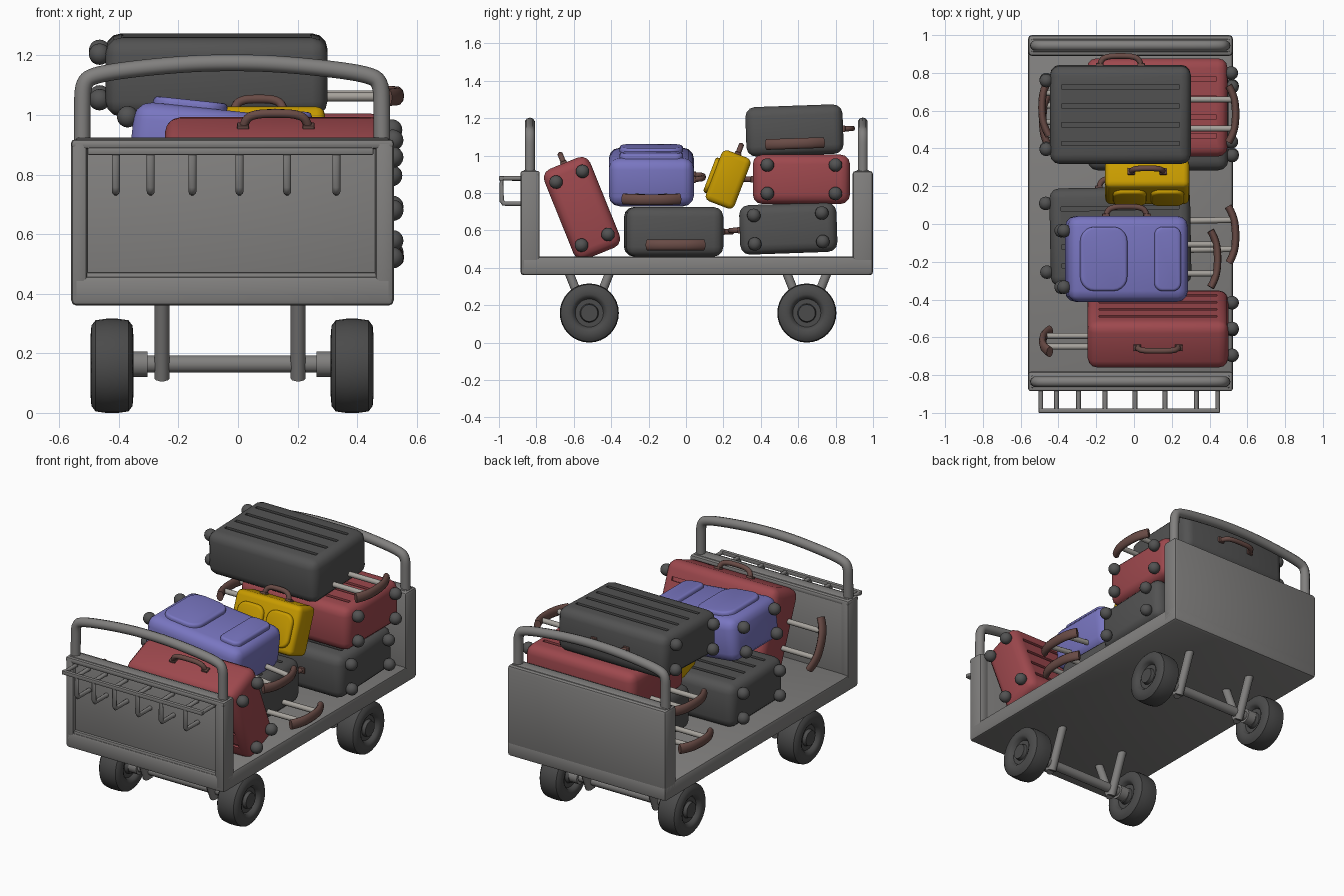
import bpy, bmesh
from math import radians, pi
from mathutils import Matrix, Vector, Euler

if "Cube" in bpy.data.objects:
    bpy.data.objects.remove(bpy.data.objects["Cube"])

I = Matrix.Identity(4)


def material(name, rgb):
    m = bpy.data.materials.new(name)
    m.diffuse_color = (*rgb, 1)
    m.use_nodes = True
    m.node_tree.nodes["Principled BSDF"].inputs["Base Color"].default_value = m.diffuse_color
    return m


GREY = material("cart_grey", (0.22, 0.215, 0.21))
RED = material("red_shell", (0.34, 0.065, 0.075))
DARK = material("dark_shell", (0.085, 0.085, 0.085))
PURPLE = material("purple_shell", (0.19, 0.18, 0.53))
YELLOW = material("yellow_shell", (0.58, 0.33, 0.0))
BROWN = material("brown_grip", (0.14, 0.07, 0.06))
SILVER = material("silver_rail", (0.38, 0.36, 0.33))
RUBBER = material("rubber", (0.07, 0.07, 0.07))


def finish(ob, mat, M, angle=35):
    ob.data.materials.append(mat)
    ob.matrix_world = M
    bpy.ops.object.select_all(action='DESELECT')
    ob.select_set(True)
    bpy.context.view_layer.objects.active = ob
    if ob.type == 'CURVE':
        bpy.ops.object.convert(target='MESH')
    bpy.ops.object.shade_smooth_by_angle(angle=radians(angle))
    return ob


def add_bmesh(name, bm, mat=GREY, M=I):
    me = bpy.data.meshes.new(name)
    bmesh.ops.recalc_face_normals(bm, faces=bm.faces)
    bm.to_mesh(me)
    bm.free()
    ob = bpy.data.objects.new(name, me)
    bpy.context.collection.objects.link(ob)
    return finish(ob, mat, M)


def box(name, lo, hi, mat=GREY, M=I, bevel=0.01, seg=2):
    bm = bmesh.new()
    bmesh.ops.create_cube(bm, size=1)
    for v in bm.verts:
        v.co = Vector([(a + b) / 2 + c * (b - a) for a, b, c in zip(lo, hi, v.co)])
    bmesh.ops.bevel(bm, geom=bm.edges[:], offset=bevel, segments=seg, profile=0.5, affect='EDGES')
    return add_bmesh(name, bm, mat, M)


def tube(name, pts, r, mat=GREY, M=I, smooth=False):
    cu = bpy.data.curves.new(name, 'CURVE')
    cu.dimensions = '3D'
    cu.bevel_depth, cu.bevel_resolution, cu.use_fill_caps = r, 3, True
    sp = cu.splines.new('NURBS' if smooth else 'POLY')
    sp.points.add(len(pts) - 1)
    for p, co in zip(sp.points, pts):
        p.co = (*co, 1)
    if smooth:
        sp.order_u, sp.use_endpoint_u, sp.resolution_u = 3, True, 6
    ob = bpy.data.objects.new(name, cu)
    bpy.context.collection.objects.link(ob)
    finish(ob, mat, M, 50)


def ball(name, co, r, mat, M):
    bm = bmesh.new()
    bmesh.ops.create_uvsphere(bm, u_segments=16, v_segments=10, radius=r)
    bmesh.ops.translate(bm, verts=bm.verts, vec=co)
    add_bmesh(name, bm, mat, M)


# ---- cart body ----
X0, X1, CX = -0.56, 0.523, -0.02
box("cart_bed", (X0, -0.885, 0.36), (X1, 1.0, 0.46), bevel=0.018)
box("back_wall", (X0, 0.89, 0.37), (X1, 1.0, 0.918), bevel=0.018)
box("front_wall", (X0 + 0.01, -0.862, 0.4), (X1 - 0.01, -0.785, 0.9))
box("front_wall_left_post", (X0, -0.885, 0.37), (-0.505, -0.782, 0.918), bevel=0.015)
box("front_wall_right_post", (0.46, -0.885, 0.37), (X1, -0.782, 0.918), bevel=0.015)
box("front_wall_top_beam", (X0, -0.885, 0.885), (X1, -0.782, 0.918), bevel=0.012)
box("front_wall_lower_band", (-0.51, -0.878, 0.38), (0.465, -0.79, 0.472), bevel=0.008)
for name, y in (("front", -0.835), ("back", 0.945)):
    box(name + "_wall_cap", (X0 + 0.015, y - 0.035, 0.9), (X1 - 0.015, y + 0.035, 0.924), bevel=0.01)
    # arched push rail
    half = [(0.503, 0.9), (0.503, 1.02), (0.5, 1.11), (0.46, 1.135), (0.33, 1.155), (0.15, 1.172)]
    pts = [(CX - a, y, z) for a, z in half] + [(CX, y, 1.176)] + \
          [(CX + a, y, z) for a, z in reversed(half)]
    tube(name + "_rail", pts, 0.028, smooth=True)

# ---- front rack: top bar, end arms and hanging prongs ----
box("rack_bar", (-0.505, -1.0, 0.866), (0.455, -0.976, 0.89), bevel=0.005)
for i, x in enumerate((-0.493, 0.443)):
    tube(f"rack_arm_{i}", [(x, -0.988, 0.878), (x, -0.87, 0.878)], 0.012)
for i, x in enumerate((-0.41, -0.293, -0.153, 0.005, 0.165, 0.33)):
    tube(f"rack_prong_{i}", [(x, -0.87, 0.876), (x, -0.986, 0.876), (x, -0.986, 0.76),
                             (x, -0.975, 0.743), (x, -0.85, 0.743)], 0.0135)

# ---- running gear ----
WZ = 0.158
SIDE = [(-0.066, 0), (-0.066, 0.045), (-0.045, 0.05), (-0.045, 0.075), (-0.064, 0.085),
        (-0.072, 0.1), (-0.069, 0.135), (-0.055, 0.153), (-0.02, 0.158)]
PROFILE = SIDE + [(-x, r) for x, r in reversed(SIDE)]
for end, y in (("front", -0.517), ("back", 0.646)):
    tube(end + "_axle", [(-0.4, y, WZ + 0.006), (0.36, y, WZ + 0.006)], 0.03)
    for side, s in (("left", -1), ("right", 1)):
        wx = CX + s * 0.403
        bm = bmesh.new()
        vs = [bm.verts.new((x, 0, r)) for x, r in PROFILE]
        es = [bm.edges.new(e) for e in zip(vs, vs[1:])]
        bmesh.ops.spin(bm, geom=vs + es, cent=(0, 0, 0), axis=(1, 0, 0),
                       angle=2 * pi, steps=32, use_duplicate=False)
        bmesh.ops.remove_doubles(bm, verts=bm.verts, dist=1e-4)
        add_bmesh(f"{end}_{side}_wheel", bm, RUBBER, Matrix.Translation((wx, y, WZ)))
        tube(f"{end}_{side}_hub", [(CX + s * 0.283, y, WZ + 0.006), (wx, y, WZ + 0.006)], 0.045)
        sx = -0.255 if s < 0 else 0.202
        for k in (-1, 1):
            tube(f"{end}_{side}_strut_{'fb'[k > 0]}",
                 [(sx, y + k * 0.005, 0.115), (sx, y + k * 0.115, 0.39)], 0.025)


# ---- luggage: local +x is the wheel end, -y the carry handle side, +z the decorated face ----
def carry_handle(name, y, span, M):
    a = span / 2
    tube(name + "_carry_handle", [(-a, y + 0.01, 0), (-a * 0.95, y - 0.03, 0), (-a * 0.6, y - 0.048, 0),
                                  (0, y - 0.05, 0), (a * 0.6, y - 0.048, 0),
                                  (a * 0.95, y - 0.03, 0), (a, y + 0.01, 0)], 0.015, BROWN, M, True)
    for s in (-1, 1):
        box(f"{name}_handle_mount_{s}", (s * a - 0.02, y - 0.012, -0.018),
            (s * a + 0.02, y + 0.01, 0.018), BROWN, M, 0.005)


def pocket(name, x0, x1, y0, y1, z, mat, M):
    bm = bmesh.new()
    bmesh.ops.create_cube(bm, size=1)
    for v in bm.verts:
        v.co = ((x0 + x1) / 2 + v.co.x * (x1 - x0), (y0 + y1) / 2 + v.co.y * (y1 - y0), z + v.co.z * 0.045)
    up = [e for e in bm.edges if abs(e.verts[0].co.z - e.verts[1].co.z) > 0.01]
    bmesh.ops.bevel(bm, geom=up, offset=0.3 * min(x1 - x0, y1 - y0), segments=5, profile=0.5, affect='EDGES')
    rim = [e for e in bm.edges if all(v.co.z > z for v in e.verts)]
    bmesh.ops.bevel(bm, geom=rim, offset=0.014, segments=3, profile=0.5, affect='EDGES')
    add_bmesh(name, bm, mat, M)


def cut_grooves(body, a, c):
    """Four long grooves pressed into each large face of a hard shell."""
    bm = bmesh.new()
    for f in (-1, 1):
        for i in range(4):
            bmesh.ops.create_cube(bm, size=1, matrix=Matrix.Translation((0, (i - 1.5) * 0.1, f * c))
                                  @ Matrix.Diagonal((2 * a - 0.12, 0.022, 0.024, 1)))
    cutter = add_bmesh("groove_cutter", bm, DARK, body.matrix_world.copy())
    mod = body.modifiers.new("grooves", 'BOOLEAN')
    mod.operation, mod.object, mod.solver = 'DIFFERENCE', cutter, 'EXACT'
    mat = body.data.materials[0]
    bpy.context.view_layer.update()
    bpy.context.view_layer.objects.active = body
    bpy.ops.object.modifier_apply(modifier="grooves")
    bpy.data.objects.remove(cutter)
    body.data.materials.clear()
    finish(body, mat, body.matrix_world.copy())


def case(name, mat, loc, rot, size=(0.745, 0.52, 0.265), reach=0.225, grooves=True, bevel=0.052,
         trolley=True, span=0.22):
    M = Matrix.Translation(loc) @ Euler([radians(a) for a in rot]).to_matrix().to_4x4()
    a, b, c = [v / 2 for v in size]
    body = box(name + "_body", (-a, -b, -c), (a, b, c), mat, M, bevel, 3)
    carry_handle(name, -b, span, M)
    if grooves:
        cut_grooves(body, a, c)
    if trolley:
        for i, (sy, sz) in enumerate(((-1, -1), (-1, 1), (1, -1), (1, 1))):
            ball(f"{name}_caster_{i}", (a + 0.02, sy * (b - 0.078), sz * (c - 0.056)), 0.036, DARK, M)
        gz, g = -0.07, -a - reach
        for s in (-1, 1):
            tube(f"{name}_rail_{s}", [(-a + 0.03, s * 0.077, gz), (g, s * 0.077, gz)], 0.016, SILVER, M)
        tube(name + "_pull_grip", [(g + 0.025, -0.15, 0), (g - 0.005, -0.1, 0), (g - 0.015, 0, 0),
                                   (g - 0.005, 0.1, 0), (g + 0.025, 0.15, 0)], 0.02, BROWN,
             M @ Matrix.Translation((0, 0, gz)) @ Matrix.Diagonal((1, 1, 1.5, 1)), True)
    return M


case("rear_lower_dark_case", DARK, (0.127, 0.547, 0.61), (2, 0, 0))
case("rear_red_case", RED, (0.123, 0.617, 0.873), (0, 0, 0))
case("rear_top_dark_case", DARK, (-0.072, 0.58, 1.134), (-2, 0, 180))
case("middle_dark_case", DARK, (-0.072, -0.066, 0.592), (0, 0, 181))
case("front_red_case", RED, (0.127, -0.556, 0.718), (-68, 0, 0))

M = case("purple_case", PURPLE, (-0.04, -0.185, 0.885), (0, -6, 180), (0.64, 0.455, 0.26),
         0.16, False, 0.058)
pocket("purple_case_large_pocket", 0.01, 0.26, -0.17, 0.17, 0.13, PURPLE, M)
pocket("purple_case_small_pocket", -0.275, -0.135, -0.17, 0.17, 0.13, PURPLE, M)

M = case("yellow_case", YELLOW, (0.07, 0.225, 0.872), (-69, 0, 180), (0.445, 0.29, 0.165),
         0, False, 0.03, False, 0.17)
pocket("yellow_case_left_pocket", -0.195, -0.02, -0.09, 0.11, 0.08, YELLOW, M)
pocket("yellow_case_right_pocket", 0.005, 0.18, -0.09, 0.11, 0.08, YELLOW, M)
